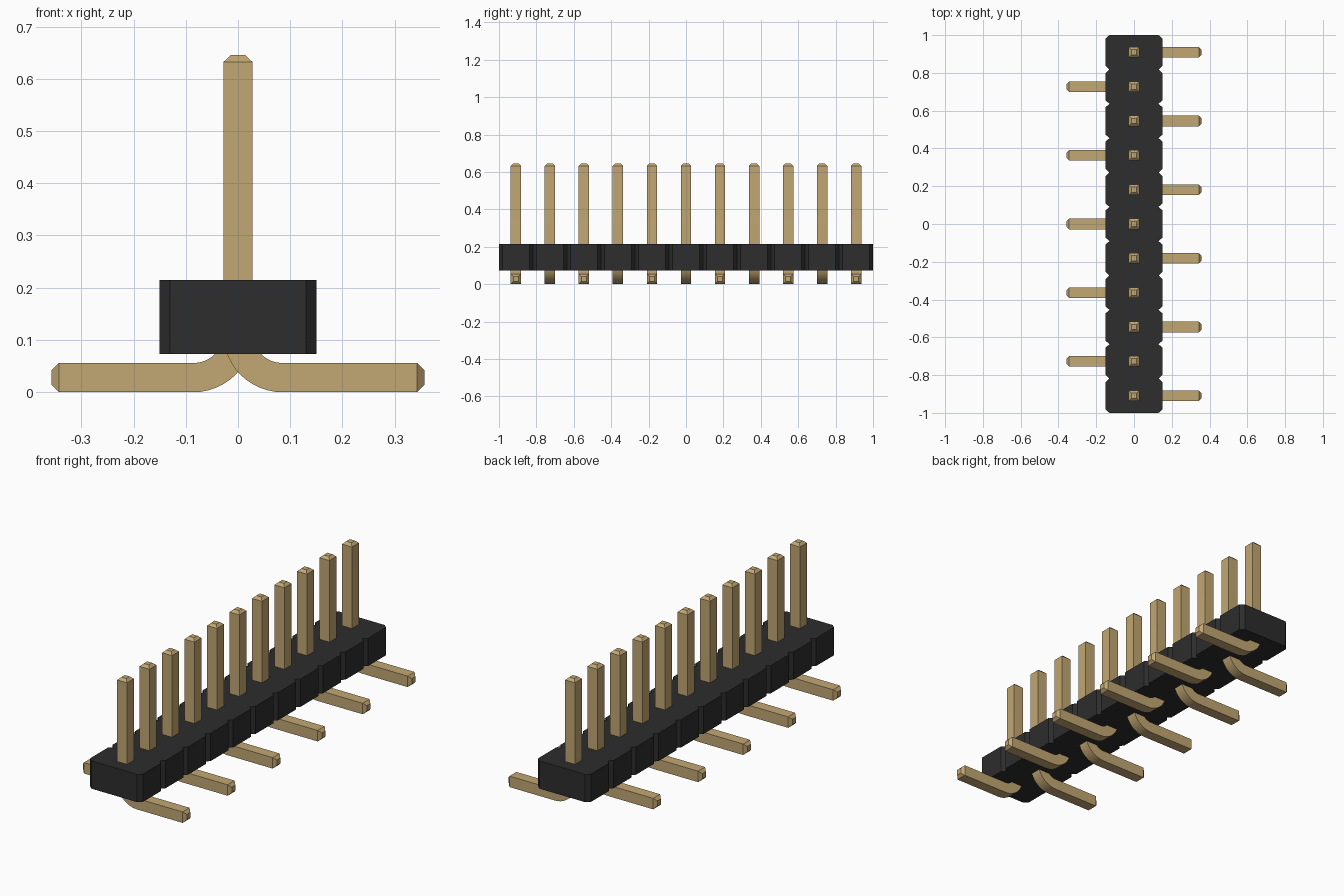
import bpy, bmesh, math
from mathutils import Vector

if "Cube" in bpy.data.objects:
    bpy.data.objects.remove(bpy.data.objects["Cube"], do_unlink=True)

COUNT = 11
PITCH = 2.0 / COUNT
HALF = 0.028           # half thickness of a pin
TIP = 0.014            # half thickness at the tapered tips


def material(name, rgb):
    m = bpy.data.materials.new(name)
    m.use_nodes = True
    m.diffuse_color = (*rgb, 1)
    m.node_tree.nodes["Principled BSDF"].inputs["Base Color"].default_value = (*rgb, 1)
    return m


gold = material("gold_metal", (0.54, 0.385, 0.17))
black = material("black_plastic", (0.026, 0.026, 0.026))


def finish_mesh(bm, name, mat):
    bmesh.ops.recalc_face_normals(bm, faces=bm.faces)
    mesh = bpy.data.meshes.new(name)
    bm.to_mesh(mesh)
    bm.free()
    mesh.materials.append(mat)
    return mesh


def add_object(name, mesh):
    ob = bpy.data.objects.new(name, mesh)
    bpy.context.collection.objects.link(ob)
    return ob


# Housing: notched outline, one chamfered segment per pin, extruded upwards
def housing_mesh(w=0.15, z0=0.073, z1=0.215, cx=0.02, cy=0.018):
    side = []
    for i in range(COUNT):
        y = -1 + i * PITCH
        side += [(w - cx, y), (w, y + cy), (w, y + PITCH - cy)]
    side.append((w - cx, 1.0))
    outline = side + [(-x, y) for x, y in reversed(side)]
    bm = bmesh.new()
    base = bm.faces.new([bm.verts.new((x, y, z0)) for x, y in outline])
    top = bmesh.ops.extrude_face_region(bm, geom=[base], use_keep_orig=True)["geom"]
    verts = [v for v in top if isinstance(v, bmesh.types.BMVert)]
    bmesh.ops.translate(bm, verts=verts, vec=(0, 0, z1 - z0))
    return finish_mesh(bm, "housing", black)


# Pin: square section swept down the post, round the bend and out along the foot
def pin_mesh(bend=0.085, steps=12):
    rings = [(0, 0.645, 0, TIP), (0, 0.632, 0, HALF)]
    for k in range(steps + 1):
        a = math.pi / 2 * k / steps
        rings.append((bend - bend * math.cos(a), HALF + bend - bend * math.sin(a), a, HALF))
    rings += [(0.343, HALF, math.pi / 2, HALF), (0.357, HALF, math.pi / 2, TIP)]
    bm = bmesh.new()
    loops = []
    for x, z, a, h in rings:
        across = Vector((math.cos(a), 0, math.sin(a)))
        loops.append([bm.verts.new(Vector((x, h * t, z)) + across * h * s)
                      for s, t in ((-1, -1), (1, -1), (1, 1), (-1, 1))])
    for p, q in zip(loops, loops[1:]):
        for i in range(4):
            j = (i + 1) % 4
            bm.faces.new((p[i], p[j], q[j], q[i]))
    bm.faces.new(loops[0])
    bm.faces.new(loops[-1])
    return finish_mesh(bm, "pin", gold)


add_object("housing", housing_mesh())

# Row of pins with feet alternating left and right
shared = pin_mesh()
pins = []
for i in range(COUNT):
    pin = add_object(f"pin_{i + 1:02d}", shared)
    pin.location.y = (i - (COUNT - 1) / 2) * PITCH
    if i % 2:
        pin.rotation_euler.z = math.pi
    pins.append(pin)

# Smooth bends, crisp corners
bpy.ops.object.select_all(action="DESELECT")
pins[0].select_set(True)
bpy.context.view_layer.objects.active = pins[0]
bpy.ops.object.shade_smooth_by_angle(angle=math.radians(25))
